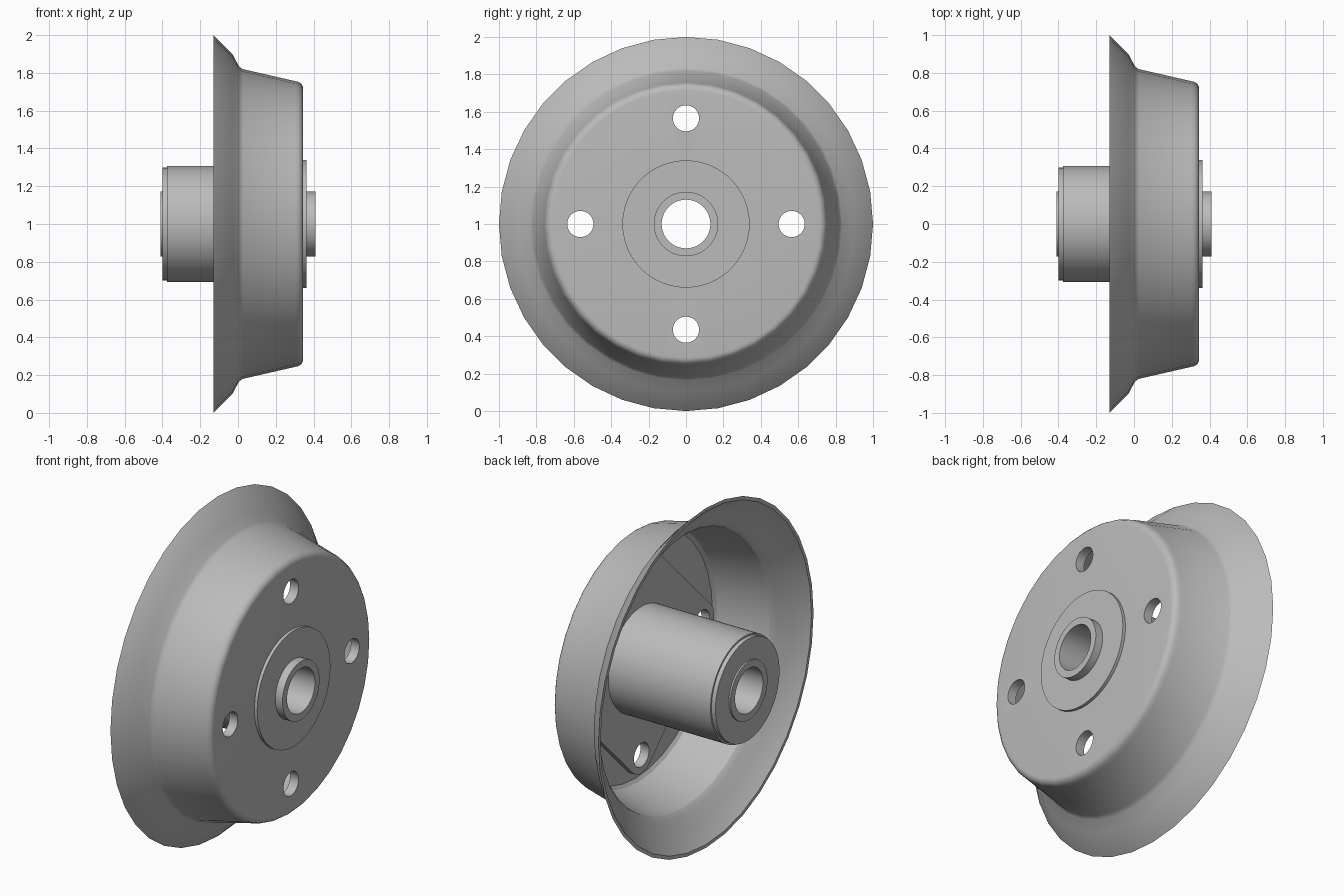
import bpy, bmesh, math
from mathutils import Matrix, Vector

if "Cube" in bpy.data.objects:
    bpy.data.objects.remove(bpy.data.objects["Cube"], do_unlink=True)

AXLE_Z = 1.0
HOLE_RING = 0.565

metal = bpy.data.materials.new("grey_metal")
metal.use_nodes = True
metal.diffuse_color = (0.5, 0.5, 0.5, 1)
metal.node_tree.nodes["Principled BSDF"].inputs["Base Color"].default_value = (0.5, 0.5, 0.5, 1)


def finish(name, bm):
    bmesh.ops.recalc_face_normals(bm, faces=bm.faces[:])
    mesh = bpy.data.meshes.new(name)
    bm.to_mesh(mesh)
    bm.free()
    mesh.materials.append(metal)
    obj = bpy.data.objects.new(name, mesh)
    bpy.context.collection.objects.link(obj)
    return obj


def select(obj):
    bpy.ops.object.select_all(action="DESELECT")
    obj.select_set(True)
    bpy.context.view_layer.objects.active = obj


def smooth(obj):
    select(obj)
    bpy.ops.object.shade_smooth_by_angle(angle=math.radians(30))


def revolve(name, profile, sides):
    """Turn a closed (x, radius) outline around the axle."""
    bm = bmesh.new()
    rings = []
    for i in range(sides):
        a = math.tau * i / sides
        rings.append([bm.verts.new((x, r * math.sin(a), AXLE_Z + r * math.cos(a)))
                      for x, r in profile])
    n = len(profile)
    for i in range(sides):
        a, b = rings[i], rings[(i + 1) % sides]
        for j in range(n):
            k = (j + 1) % n
            bm.faces.new((a[j], a[k], b[k], b[j]))
    return finish(name, bm)


# Thin dished shell with flared lip and rounded shoulder
outer = [(-0.13, 1.0), (-0.03, 0.9), (0.005, 0.835), (0.025, 0.82), (0.3, 0.757)]
shoulder = [(0.305 + 0.04 * math.sin(t), 0.715 + 0.04 * math.cos(t))
            for t in (math.radians(d) for d in (20, 40, 60, 75, 90))]
inner = [(0.325, 0.25), (0.325, 0.71), (0.31, 0.73), (0.29, 0.738),
         (0.015, 0.8), (-0.012, 0.825), (-0.045, 0.89), (-0.13, 0.98)]
dish = revolve("dish_shell", outer + shoulder + [(0.345, 0.25)] + inner, 36)

# Bored hub with bearing rings at both ends
hub = revolve("hub", [(-0.41, 0.13), (-0.41, 0.172), (-0.4, 0.172), (-0.4, 0.298),
                      (-0.375, 0.298), (-0.375, 0.308), (0.335, 0.308), (0.335, 0.34),
                      (0.363, 0.34), (0.363, 0.172), (0.41, 0.172), (0.41, 0.13)], 72)

# Rounded diamond stiffening plate, its corners around the bolt holes
bm = bmesh.new()
outline = []
for q in range(4):
    mid = math.pi / 2 * q
    for step in range(13):
        a = mid + math.radians(-45 + 7.5 * step)
        outline.append((HOLE_RING * math.cos(mid) + 0.11 * math.cos(a),
                        HOLE_RING * math.sin(mid) + 0.11 * math.sin(a)))
back = [bm.verts.new((0.29, y, AXLE_Z + z)) for y, z in outline]
face = bm.faces.new(back)
ext = bmesh.ops.extrude_face_region(bm, geom=[face])
bmesh.ops.translate(bm, vec=(0.04, 0, 0),
                    verts=[v for v in ext["geom"] if isinstance(v, bmesh.types.BMVert)])
plate = finish("stiffening_plate", bm)

# Bolt holes, and the axle bore through the plate
bm = bmesh.new()


def add_drill(radius, y, z):
    bmesh.ops.create_cone(bm, cap_ends=True, segments=32, radius1=radius, radius2=radius,
                          depth=0.5, matrix=Matrix.Translation((0.3, y, AXLE_Z + z))
                          @ Matrix.Rotation(math.pi / 2, 4, "Y"))


for q in range(4):
    a = math.pi / 2 * q
    add_drill(0.07, HOLE_RING * math.cos(a), HOLE_RING * math.sin(a))
add_drill(0.25, 0, 0)
drill = finish("hole_cutter", bm)
drill.hide_render = True

for part in (dish, plate):
    mod = part.modifiers.new("bolt_holes", "BOOLEAN")
    mod.operation = "DIFFERENCE"
    mod.object = drill
    select(part)
    bpy.ops.object.modifier_apply(modifier=mod.name)
bpy.data.objects.remove(drill, do_unlink=True)

for part in (dish, hub, plate):
    smooth(part)
